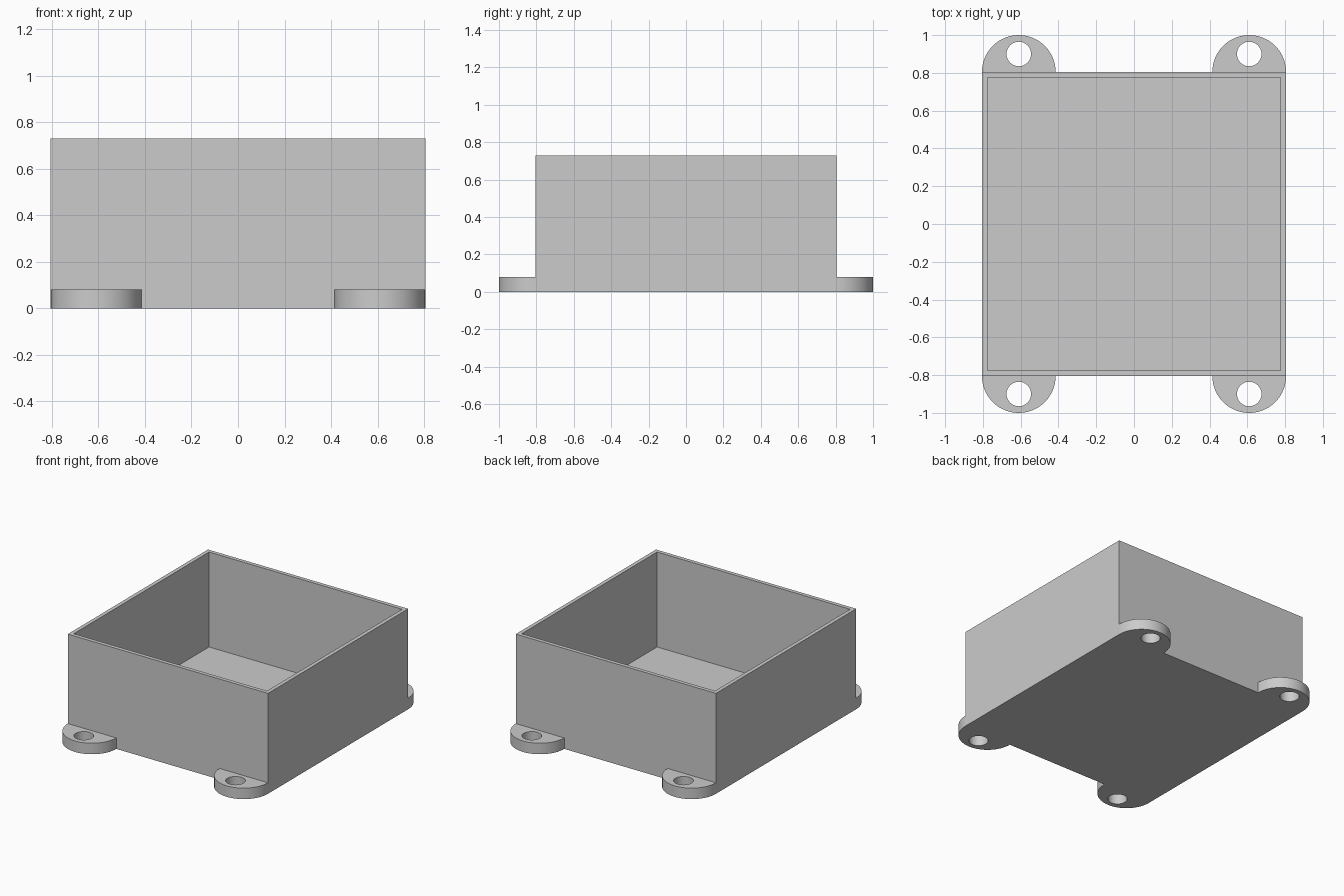
import bpy, bmesh
from math import pi, sin, cos, radians

HALF = 0.805        # half width of the box
HEIGHT = 0.73
WALL = 0.04
FLOOR = 0.04
TAB_X, TAB_R, TAB_H = 0.61, 0.195, 0.08
HOLE_Y, HOLE_R = 0.90, 0.065

cube = bpy.data.objects.get("Cube")
if cube:
    bpy.data.objects.remove(cube, do_unlink=True)

grey = bpy.data.materials.new("light grey")
grey.use_nodes = True
colour = (0.6, 0.6, 0.6, 1)
grey.diffuse_color = colour
grey.node_tree.nodes["Principled BSDF"].inputs["Base Color"].default_value = colour


def finish(bm, name):
    bmesh.ops.recalc_face_normals(bm, faces=bm.faces)
    mesh = bpy.data.meshes.new(name)
    bm.to_mesh(mesh)
    bm.free()
    mesh.materials.append(grey)
    obj = bpy.data.objects.new(name, mesh)
    bpy.context.collection.objects.link(obj)
    return obj


def loop(bm, points):
    verts = [bm.verts.new((x, y, 0)) for x, y in points]
    return [bm.edges.new((a, b)) for a, b in zip(verts, verts[1:] + verts[:1])]


def arc(x, y, r, sweep, count):
    return [(x + r * cos(sweep * i / count), y + r * sin(sweep * i / count))
            for i in range(count + 1)]


# Open box: the top face is inset to the rim, then pushed down to the floor
bm = bmesh.new()
bmesh.ops.create_cube(bm, size=1)
for v in bm.verts:
    v.co = (v.co.x * 2 * HALF, v.co.y * 2 * HALF, (v.co.z + 0.5) * HEIGHT)
top = max(bm.faces, key=lambda f: f.calc_center_median().z)
bmesh.ops.inset_region(bm, faces=[top], thickness=WALL)
pocket = bmesh.ops.extrude_face_region(bm, geom=[top])
for v in [g for g in pocket["geom"] if isinstance(g, bmesh.types.BMVert)]:
    v.co.z = FLOOR
if top.is_valid:
    bmesh.ops.delete(bm, geom=[top], context='FACES_ONLY')
finish(bm, "open_box")


# Mounting tabs: half discs with a screw hole
def mounting_tab(name, sx, sy):
    bm = bmesh.new()
    edges = loop(bm, arc(TAB_X, HALF, TAB_R, pi, 40))
    edges += loop(bm, arc(TAB_X, HOLE_Y, HOLE_R, 2 * pi, 40)[:-1])
    bmesh.ops.triangle_fill(bm, edges=edges, use_beauty=True, normal=(0, 0, 1))
    up = bmesh.ops.extrude_face_region(bm, geom=bm.faces[:], use_keep_orig=True)
    for v in [g for g in up["geom"] if isinstance(g, bmesh.types.BMVert)]:
        v.co.z = TAB_H
    for v in bm.verts:
        v.co.x *= sx
        v.co.y *= sy
    obj = finish(bm, name)
    bpy.ops.object.select_all(action='DESELECT')
    obj.select_set(True)
    bpy.context.view_layer.objects.active = obj
    bpy.ops.object.shade_smooth_by_angle(angle=radians(30))


for side, sx in (("left", 1), ("right", -1)):
    for end, sy in (("front", -1), ("back", 1)):
        mounting_tab(f"{end}_{side}_mounting_tab", sx, sy)
